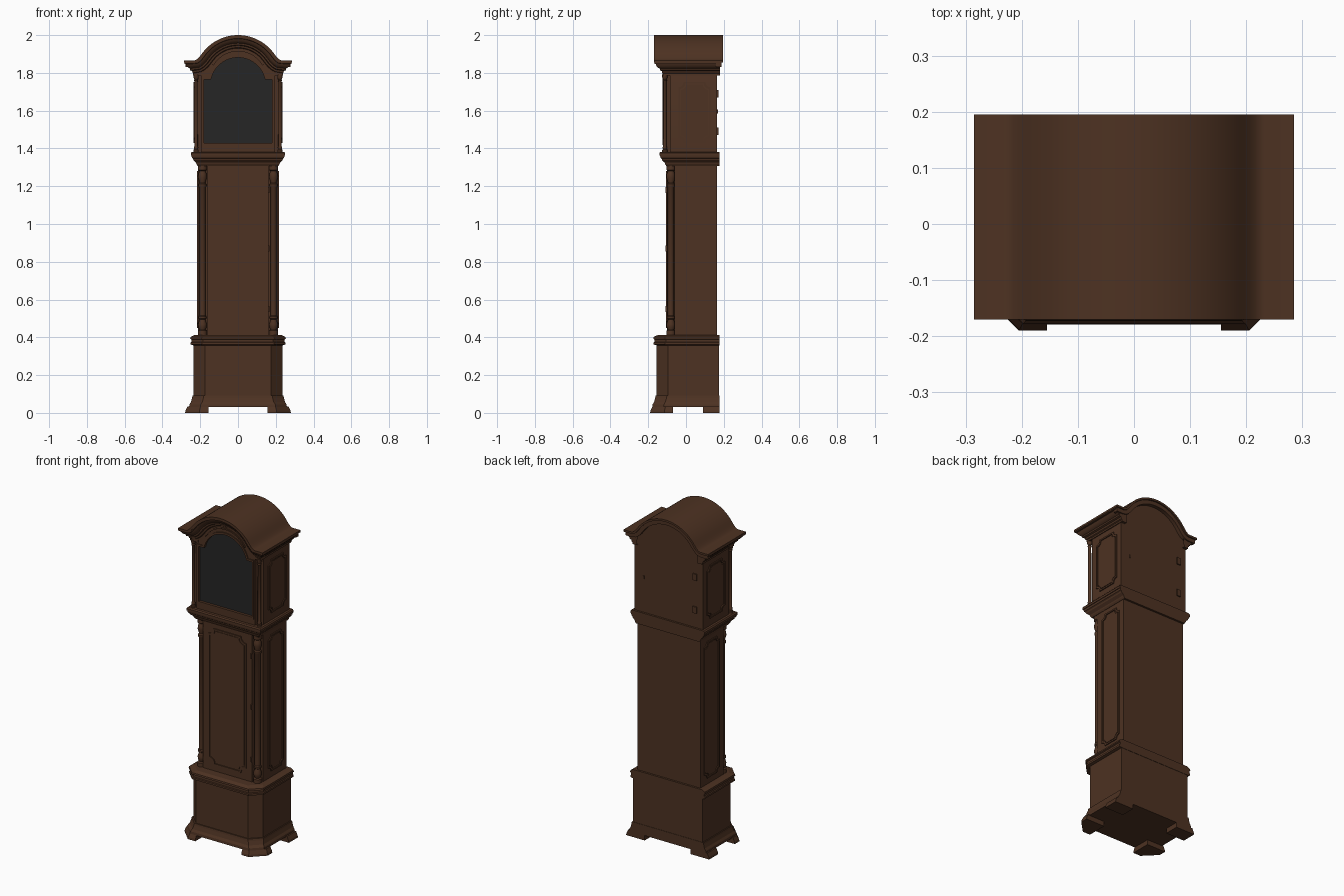
import bpy, bmesh, math
from mathutils import Vector

if "Cube" in bpy.data.objects:
    bpy.data.objects.remove(bpy.data.objects["Cube"])


def material(name, rgb):
    m = bpy.data.materials.new(name)
    m.diffuse_color = (*rgb, 1)
    m.use_nodes = True
    m.node_tree.nodes["Principled BSDF"].inputs["Base Color"].default_value = m.diffuse_color
    return m


WOOD = material("dark_wood", (0.075, 0.032, 0.016))
GLASS = material("dark_glass", (0.019, 0.019, 0.019))


def smooth(ob, angle=35):
    bpy.ops.object.select_all(action='DESELECT')
    ob.select_set(True)
    bpy.context.view_layer.objects.active = ob
    bpy.ops.object.shade_smooth_by_angle(angle=math.radians(angle))


def finish(name, bm, mat=WOOD, soft=False, fix=True):
    if fix:
        bmesh.ops.recalc_face_normals(bm, faces=bm.faces)
    me = bpy.data.meshes.new(name)
    bm.to_mesh(me)
    bm.free()
    me.materials.append(mat)
    ob = bpy.data.objects.new(name, me)
    bpy.context.collection.objects.link(ob)
    if soft:
        smooth(ob)
    return ob


def loft(name, rings):
    """Closed stack of equal-length rings with capped ends."""
    bm = bmesh.new()
    vs = [[bm.verts.new(p) for p in r] for r in rings]
    n = len(vs[0])
    for a, b in zip(vs, vs[1:]):
        for i in range(n):
            bm.faces.new((a[i], a[(i + 1) % n], b[(i + 1) % n], b[i]))
    bm.faces.new(vs[0])
    bm.faces.new(vs[-1])
    return finish(name, bm)


def box(name, x0, x1, y0, y1, z0, z1):
    return loft(name, [[(x0, y0, z), (x1, y0, z), (x1, y1, z), (x0, y1, z)] for z in (z0, z1)])


def prism(name, loops, a, b, mat=WOOD, axis='y'):
    """Flat outline with optional holes, extruded from a to b along y or x."""
    cu = bpy.data.curves.new(name, 'CURVE')
    cu.dimensions, cu.fill_mode, cu.extrude = '2D', 'BOTH', abs(b - a) / 2
    for pts in loops:
        s = cu.splines.new('POLY')
        s.points.add(len(pts) - 1)
        for p, (u, v) in zip(s.points, pts):
            p.co = (u, v, 0, 1)
        s.use_cyclic_u = True
    ob = bpy.data.objects.new(name, cu)
    bpy.context.collection.objects.link(ob)
    mid = (a + b) / 2
    ob.rotation_euler = (math.pi / 2, 0, math.pi / 2 if axis == 'x' else 0)
    ob.location = (mid, 0, 0) if axis == 'x' else (0, mid, 0)
    cu.materials.append(mat)
    bpy.ops.object.select_all(action='DESELECT')
    ob.select_set(True)
    bpy.context.view_layer.objects.active = ob
    bpy.ops.object.convert(target='MESH')
    return smooth(bpy.context.object, 30)


def lathe(name, x, y, profile, n=16):
    return smooth(loft(name, [[(x + r * math.cos(t * math.tau / n), y + r * math.sin(t * math.tau / n), z)
                               for t in range(n)] for r, z in profile]))


def moulding(name, levels, x, yf, yb, c=0):
    """Horizontal moulding: (z, outset) levels around three sides, flat at the back."""
    rings = []
    for z, o in levels:
        X, Y = x + o, yf - o
        front = [(-X, Y + c), (-X + c, Y), (X - c, Y), (X, Y + c)] if c else [(-X, Y), (X, Y)]
        rings.append([(u, v, z) for u, v in [(-X, yb)] + front + [(X, yb)]])
    return loft(name, rings)


def scooped(u, v, hu, hv, c, n=5):
    """Rectangle with concave rounded corners."""
    pts = []
    for su, sv, start in ((1, 1, 270), (-1, 1, 0), (-1, -1, 90), (1, -1, 180)):
        for i in range(n + 1):
            t = math.radians(start - 90 * i / n)
            pts.append((u + su * hu + c * math.cos(t), v + sv * hv + c * math.sin(t)))
    return pts


def panel(name, u, v, hu, hv, c, face, out, axis):
    outer, inner = scooped(u, v, hu, hv, c), scooped(u, v, hu - .009, hv - .009, c)
    prism(name + "_bead", [outer, inner], face - out * .004, face + out * .006, axis=axis)
    prism(name + "_field", [scooped(u, v, hu - .014, hv - .014, c)], face - out * .004, face + out * .003, axis=axis)


# Bracket feet, front pair with cut corners
for s in (-1, 1):
    loft("front_foot", [[(s * .155, -.19 + d, z), (s * (.205 - d / 2), -.19 + d, z), (s * (.28 - d), -.115 + d / 2, z),
                         (s * (.28 - d), -.07, z), (s * .155, -.07, z)] for z, d in ((0, 0), (.012, .002), (.035, .013))])
    loft("back_foot", [[(s * .155, .09, z), (s * (.28 - d), .09, z), (s * (.28 - d), .177, z), (s * .155, .177, z)]
                       for z, d in ((0, 0), (.012, .002), (.035, .013))])

# Plinth with canted front corners
moulding("plinth_skirt", [(.03, .024), (.045, .022), (.058, .014), (.08, .008), (.092, .006), (.092, 0)],
         .235, -.155, .177, .06)
moulding("plinth_body", [(.08, 0), (.37, 0)], .235, -.155, .175, .06)
moulding("plinth_cap", [(.358, .002), (.362, .016), (.373, .016), (.376, .011), (.388, .011), (.392, .018),
                        (.402, .016), (.412, -.005)], .235, -.155, .177, .06)

# Trunk with notched front corners
half = [(.165, -.10), (.165, -.06), (.212, -.06), (.212, .165)]
plan = half + [(-x, y) for x, y in reversed(half)]
loft("trunk", [[(x, y, z) for x, y in plan] for z in (.40, 1.33)])
panel("trunk_door", 0, .865, .127, .415, .035, -.10, -1, 'y')
for s in (-1, 1):
    panel("trunk_side_panel", .058, .865, .073, .415, .026, s * .212, s, 'x')
    # Turned corner column
    ends = [(.024, 0), (.024, .025), (.016, .03), (.022, .045), (.023, .06), (.015, .085), (.021, .09), (.021, .1), (.017, .105)]
    lathe("trunk_column", s * .188, -.08, [(r, .41 + z) for r, z in ends] +
          [(r, 1.315 - z * 1.15) for r, z in reversed(ends)])
for z in (.55, .87, 1.18):
    box("trunk_hinge", .160, .168, -.108, -.099, z - .015, z + .015)

# Waist moulding carrying the hood
moulding("waist_moulding", [(1.308, 0), (1.318, .006), (1.325, .008), (1.338, .022), (1.345, .024), (1.35, .03),
                            (1.362, .032), (1.362, .036), (1.375, .036), (1.382, .03)], .214, -.105, .177)

# Hood crest line: an arch flowing into flat shoulders
R, X1, X2, ZS = .235, .19, .232, 1.866


def crest(x):
    x = abs(x)
    if x <= X1:
        return 2 - R + math.sqrt(R * R - x * x)
    if x >= X2:
        return ZS
    z1, m, h = crest(X1), -X1 / math.sqrt(R * R - X1 * X1), X2 - X1
    t = (x - X1) / h
    return z1 * (2*t**3 - 3*t*t + 1) + m * h * (t**3 - 2*t*t + t) + ZS * (3*t*t - 2*t**3)


XS = [-X2 + 2 * X2 * i / 56 for i in range(57)]


def crest_line(drop, end=None):
    """Crest offset inward by drop, optionally extended to a half width."""
    pts = []
    for x in XS:
        slope = 0 if abs(x) > X2 - 1e-5 else (crest(x + 1e-4) - crest(x - 1e-4)) / 2e-4
        n = Vector((-slope, 1)).normalized()
        pts.append((x - n.x * drop, crest(x) - n.y * drop))
    return [(-end, ZS - drop)] + pts + [(end, ZS - drop)] if end else pts


def band(d0, d1, end):
    return crest_line(d0, end) + crest_line(d1, end)[::-1]


prism("hood_roof", [band(0, .012, .285)], -.17, .195)
prism("hood_back_rail", [band(.01, .035, .278)], .16, .187)

# Arched cornice swept over the front and along both sides
profile = [(.048, .008), (.048, .018), (.04, .02), (.036, .03), (.026, .04), (.019, .043), (.018, .052),
           (.008, .056), (.006, .066), (0, .07), (0, .08), (-.03, .08)]
bm = bmesh.new()
rows = []
for out, d in profile:
    w, y = .235 + out, -.12 - out
    line = crest_line(d)
    pts = [(-w, .18, ZS - d), (-w, y, ZS - d)] + [(x, y, z) for x, z in line[1:-1]] + [(w, y, ZS - d), (w, .18, ZS - d)]
    rows.append([bm.verts.new(p) for p in pts])
for a, b in zip(rows, rows[1:]):
    for i in range(len(a) - 1):
        bm.faces.new((a[i], a[i + 1], b[i + 1], b[i]))
for k in (0, -1):
    x = math.copysign(.2, rows[0][k].co.x)
    bm.faces.new([r[k] for r in rows] + [bm.verts.new((x, .18, ZS - .008))])
finish("hood_cornice", bm, soft=True)

# Hood case and arched front with the dial opening
prism("hood_case", [[(-.23, 1.37), (-.23, 1.81)] + [p for p in crest_line(.008) if abs(p[0]) < .215] +
                    [(.23, 1.81), (.23, 1.37)]], -.085, .165)


def opening(o):
    r, zc = .146 + o, 1.735
    zs = 1.765 + o
    a0 = math.asin((zs - zc) / r)
    arc = [a0 + (math.pi - 2 * a0) * i / 24 for i in range(25)]
    return [(-.18 - o, 1.43 - o), (.18 + o, 1.43 - o), (.18 + o, zs)] + \
           [(r * math.cos(t), zc + r * math.sin(t)) for t in arc] + [(-.18 - o, zs)]


prism("hood_front", [[(-.197, 1.375), (-.197, 1.81)] + [p for p in crest_line(.06) if abs(p[0]) < .18] +
                     [(.197, 1.81), (.197, 1.375)], opening(0)], -.118, -.08)
prism("dial_bead", [opening(.012), opening(0)], -.124, -.112)
prism("dial_glass", [opening(.003)], -.108, -.1, GLASS)
prism("arch_bead", [[p for p in crest_line(.078) if abs(p[0]) < .14] +
                    [p for p in crest_line(.086) if abs(p[0]) < .14][::-1]], -.126, -.115)

for s in (-1, 1):
    panel("hood_side_panel", .045, 1.59, .086, .162, .028, s * .23, s, 'x')
    x0, x1 = sorted((s * .185, s * .237))
    box("column_soffit", x0, x1, -.122, -.08, 1.786, 1.81)
    # Slim free-standing hood column
    lathe("hood_column", s * .222, -.112, [(.014, 1.375), (.014, 1.392), (.010, 1.396), (.012, 1.405), (.009, 1.412),
          (.0085, 1.755), (.012, 1.76), (.009, 1.766), (.014, 1.775), (.014, 1.792)], 12)

# Back hinges and catch
for z in (1.69, 1.49):
    box("back_hinge", -.19, -.165, .16, .172, z - .02, z + .02)
box("back_catch", .165, .171, .16, .169, 1.585, 1.605)
